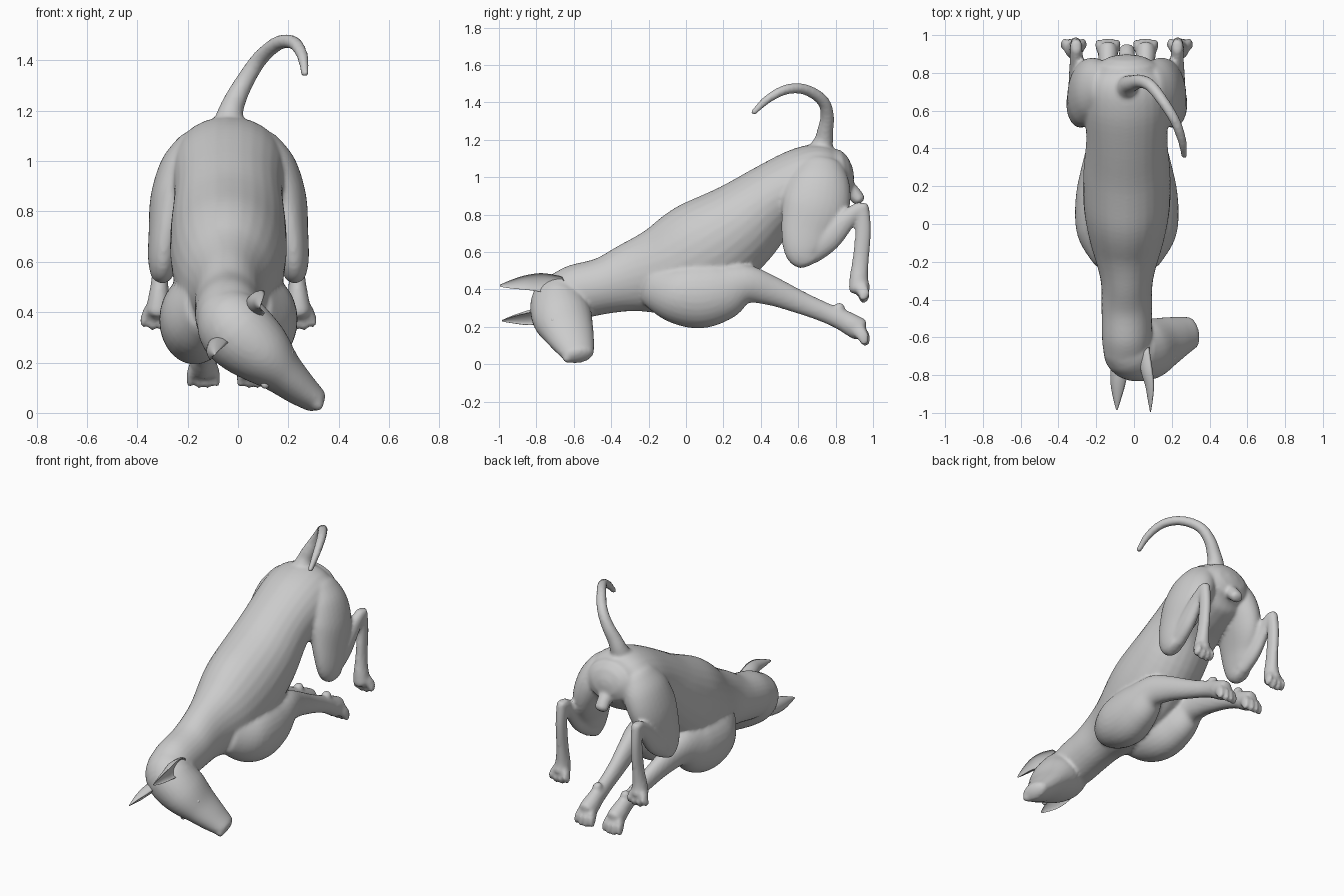
import bpy, bmesh, math
from mathutils import Vector

CX = -0.038          # x of the body's middle plane
X_AXIS = Vector((1, 0, 0))


def spline(rows, steps):
    """Catmull-Rom through rows of (x, y, z, half_u, half_v)."""
    out = []
    n = len(rows)
    for i in range(n - 1):
        p0, p1 = rows[max(i - 1, 0)], rows[i]
        p2, p3 = rows[i + 1], rows[min(i + 2, n - 1)]
        for k in range(steps):
            t = k / steps
            out.append([0.5 * (2 * b + (c - a) * t + (2 * a - 5 * b + 4 * c - d) * t * t
                               + (3 * b - a - 3 * c + d) * t ** 3)
                        for a, b, c, d in zip(p0, p1, p2, p3)])
    out.append(list(rows[-1]))
    return out


def loft(bm, rows, side=X_AXIS, seg=28, steps=5, cap=0.6, cup=False):
    """Skin elliptical rings along a path and round off both ends."""
    rows = spline(rows, steps)
    pts = [Vector(r[:3]) for r in rows]
    n = len(rows)
    rings = []

    def ring(c, t, a, b):
        u = (side - t * side.dot(t)).normalized()
        v = t.cross(u)
        vs = []
        for k in range(seg):
            ang = 2 * math.pi * k / seg
            s = math.sin(ang)
            if cup and s > 0:
                s *= -0.45
            vs.append(bm.verts.new(c + u * (a * math.cos(ang)) + v * (b * s)))
        rings.append(vs)

    for i, (x, y, z, a, b) in enumerate(rows):
        t = (pts[min(i + 1, n - 1)] - pts[max(i - 1, 0)]).normalized()
        r = min(a, b) * cap
        if i == 0:
            for q in (80, 55, 28):
                q = math.radians(q)
                ring(pts[i] - t * r * math.sin(q), t, a * math.cos(q), b * math.cos(q))
        ring(pts[i], t, a, b)
        if i == n - 1:
            for q in (28, 55, 80):
                q = math.radians(q)
                ring(pts[i] + t * r * math.sin(q), t, a * math.cos(q), b * math.cos(q))
    faces = []
    for r1, r2 in zip(rings, rings[1:]):
        for k in range(seg):
            j = (k + 1) % seg
            faces.append(bm.faces.new((r1[k], r1[j], r2[j], r2[k])))
    faces.append(bm.faces.new(rings[0][::-1]))
    faces.append(bm.faces.new(rings[-1]))
    bmesh.ops.recalc_face_normals(bm, faces=faces)


def ball(bm, c, r):
    res = bmesh.ops.create_uvsphere(bm, u_segments=20, v_segments=12, radius=r)
    for v in res["verts"]:
        v.co += Vector(c)


def finish(bm, name):
    me = bpy.data.meshes.new(name)
    bm.to_mesh(me)
    bm.free()
    for p in me.polygons:
        p.use_smooth = True
    ob = bpy.data.objects.new(name, me)
    bpy.context.collection.objects.link(ob)
    return ob


def sided(rows, s):
    return [(CX + s * r[0],) + tuple(r[1:]) for r in rows]


bm = bmesh.new()

# torso and neck
loft(bm, [(CX, -.70, .365, .120, .115), (CX, -.60, .385, .132, .145),
          (CX, -.44, .42, .134, .152), (CX, -.29, .465, .140, .188),
          (CX, -.09, .515, .195, .25), (CX, .09, .605, .228, .275),
          (CX, .27, .725, .230, .245), (CX, .45, .872, .215, .197),
          (CX, .63, .965, .225, .195), (CX, .75, 1.005, .215, .178),
          (CX, .815, 1.02, .17, .135)])

# head turned to the side, with muzzle
loft(bm, [(-.04, -.65, .375, .14, .135), (0, -.68, .32, .152, .148),
          (.085, -.66, .245, .160, .132), (.170, -.625, .165, .135, .092),
          (.245, -.595, .098, .108, .070), (.305, -.575, .052, .085, .052)],
     side=Vector((0, 1, 0)))
ball(bm, (.316, -.635, .034), .026)

# tail
loft(bm, [(CX, .71, 1.12, .075, .075), (-.03, .735, 1.19, .052, .052),
          (-.008, .745, 1.25, .043, .043), (.035, .755, 1.33, .036, .036),
          (.09, .73, 1.41, .032, .032), (.16, .64, 1.468, .029, .029),
          (.22, .54, 1.470, .027, .027), (.255, .44, 1.42, .023, .023),
          (.266, .36, 1.345, .016, .016)])

# rear lump under the tail
loft(bm, [(CX, .83, .98, .05, .04), (CX, .89, .92, .042, .04), (CX, .925, .88, .042, .035)])

thigh = [(.12, .72, 1.05, .09, .13), (.165, .71, .96, .11, .17),
         (.212, .69, .84, .10, .180), (.243, .65, .71, .075, .145),
         (.260, .635, .61, .060, .112), (.264, .655, .555, .046, .075)]
shank = [(.258, .66, .60, .050, .070), (.264, .76, .675, .044, .072),
         (.266, .86, .775, .036, .052), (.268, .935, .838, .032, .036)]
hock = [(.268, .94, .845, .032, .038), (.270, .948, .72, .030, .042),
        (.272, .934, .56, .031, .044), (.276, .924, .46, .042, .050),
        (.280, .928, .405, .050, .058)]
foreleg = [(.10, -.17, .42, .09, .12), (.125, -.05, .38, .135, .16),
           (.135, .07, .37, .140, .178), (.148, .19, .39, .118, .158),
           (.155, .32, .427, .080, .106), (.140, .45, .395, .058, .080),
           (.118, .60, .335, .046, .062), (.104, .74, .278, .042, .053),
           (.100, .83, .240, .046, .056), (.100, .885, .21, .052, .060),
           (.100, .925, .188, .052, .062)]
for s in (-1, 1):
    # hind leg
    for part in (thigh, shank, hock):
        loft(bm, sided(part, s))
    # foreleg with the pad behind the wrist
    loft(bm, sided(foreleg, s))
    ball(bm, (CX + s * .100, .82, .30), .030)
    # toes
    for k in range(4):
        o = (k - 1.5) * .027
        d = .012 if k in (1, 2) else 0
        loft(bm, sided([(.280 + o * .9, .935, .41, .019, .034),
                        (.281 + o * 1.25, .952, .375 - d, .018, .032),
                        (.282 + o * 1.35, .938, .352 - d, .013, .020)], s), seg=14, steps=3)
        loft(bm, sided([(.100 + o * .9, .915, .19, .019, .036),
                        (.100 + o * 1.2, .945 + d * .5, .15, .018, .033),
                        (.100 + o * 1.3, .955 + d * .5, .112 - d * .5, .013, .020)], s),
             seg=14, steps=3)

# fuse everything into one smooth skin
body = finish(bm, "dog_body")
rm = body.modifiers.new("fuse", "REMESH")
rm.mode = 'VOXEL'
rm.voxel_size = 0.011
rm.use_smooth_shade = True
sm = body.modifiers.new("soften", "SMOOTH")
sm.factor = 0.5
sm.iterations = 4

# cupped ears
bm = bmesh.new()
loft(bm, [(.085, -.68, .425, .048, .060), (.098, -.77, .437, .050, .062),
          (.106, -.85, .437, .040, .048), (.100, -.93, .428, .024, .028),
          (.090, -.992, .420, .006, .006)], side=Vector((0, 0, -1)), cup=True)
finish(bm, "right_ear")
bm = bmesh.new()
loft(bm, [(-.06, -.68, .26, .052, .055), (-.070, -.77, .250, .054, .056),
          (-.078, -.85, .240, .044, .048), (-.085, -.92, .236, .026, .028),
          (-.090, -.980, .232, .006, .006)], side=Vector((-.7, 0, -.7)), cup=True)
finish(bm, "left_ear")

# eyes
bm = bmesh.new()
ball(bm, (.206, -.71, .236), .016)
ball(bm, (.108, -.715, .112), .016)
finish(bm, "eyes")
